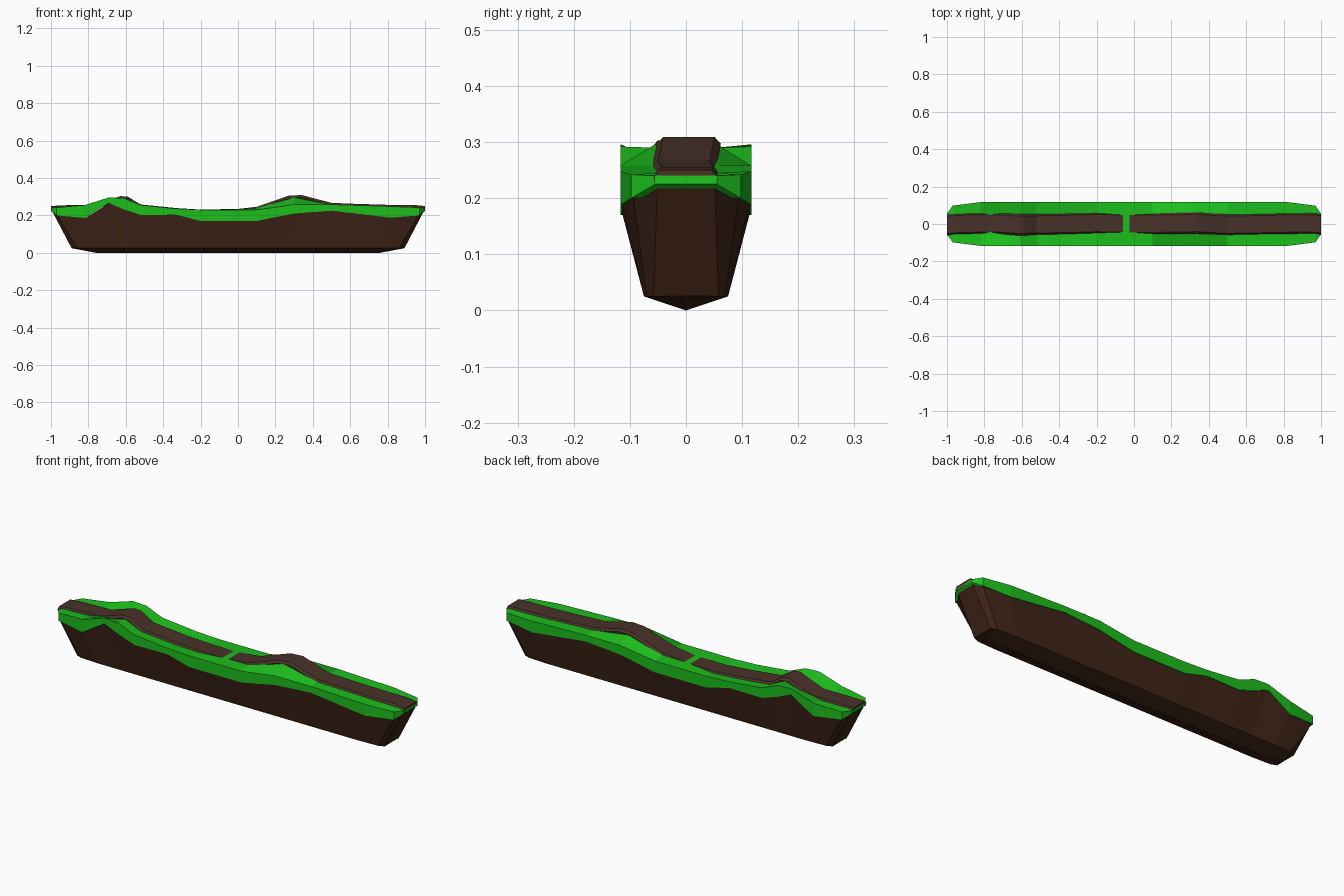
import bpy, bmesh

if "Cube" in bpy.data.objects:
    bpy.data.objects.remove(bpy.data.objects["Cube"])


def material(name, rgb):
    m = bpy.data.materials.new(name)
    m.diffuse_color = (*rgb, 1)
    m.use_nodes = True
    m.node_tree.nodes["Principled BSDF"].inputs["Base Color"].default_value = m.diffuse_color
    return m


def loft(name, sections, mat, closed=True):
    """Join matching cross-sections along x and cap both ends."""
    bm = bmesh.new()
    rings = [[bm.verts.new(p) for p in s] for s in sections]
    n = len(rings[0])
    for a, b in zip(rings, rings[1:]):
        for i in range(n if closed else n - 1):
            j = (i + 1) % n
            bm.faces.new((a[i], a[j], b[j], b[i]))
    bm.faces.new(rings[0])
    bm.faces.new(rings[-1])
    bmesh.ops.recalc_face_normals(bm, faces=bm.faces)
    me = bpy.data.meshes.new(name)
    bm.to_mesh(me)
    bm.free()
    me.materials.append(mat)
    ob = bpy.data.objects.new(name, me)
    bpy.context.collection.objects.link(ob)
    return ob


def mirrored(half):
    """Half profile on +y followed by its reflection on -y."""
    return half + [(x, -y, z) for x, y, z in reversed(half)]


soil = material("soil", (0.052, 0.018, 0.009))
turf = material("turf", (0.012, 0.52, 0.012))
track = material("track", (0.066, 0.032, 0.022))

# Stations: x, lower turf edge z, outer turf rim z, turf z beside the path
stations = [
    (-1.0, .225, .240, .240), (-.97, .200, .242, .245),
    (-.82, .186, .255, .247), (-.69, .266, .296, .270),
    (-.61, .232, .292, .290), (-.52, .202, .255, .248),
    (-.33, .204, .236, .230), (-.20, .170, .230, .223),
    (.10, .170, .230, .238), (.30, .210, .258, .296),
    (.50, .225, .258, .258), (.82, .188, .248, .247),
    (.97, .200, .242, .245), (1.0, .225, .240, .240)]


def outline(x):
    """Top half-width, bottom half-width, bottom x, keel z."""
    s = 1 if x > 0 else -1
    if abs(x) > .99:
        return .055, .058, .89 * s, .026
    if abs(x) > .96:
        return .098, .070, .86 * s, .019
    return .117, .075, x * .76 / .82, 0

body, grass = [], []
for x, low, rim, inner in stations:
    w, bw, bx, keel = outline(x)
    body.append([(x * .995, w - .004, low), (bx, bw, .025), (bx, 0, keel),
                 (bx, -bw, .025), (x * .995, -w + .004, low)])
    grass.append(mirrored([(x, w, low), (x, w, rim),
                           (x * .998, min(w, .055), inner)]))

# Earth underside and overhanging turf
loft("earth_body", body, soil, closed=False)
loft("grass_cover", grass, turf)

# Winding raised dirt path: x, sideways offset, top z
route = [(-1, -.005, .250), (-.94, 0, .254), (-.77, .004, .256),
         (-.69, .001, .282), (-.63, -.004, .303), (-.59, -.004, .301),
         (-.52, -.002, .258), (-.33, .001, .239), (-.20, .005, .231),
         (-.04, .002, .230), (.10, .001, .246), (.27, .004, .305),
         (.34, .005, .309), (.50, -.004, .267), (.62, -.002, .262),
         (.82, .002, .256), (.95, .003, .255), (1, -.001, .250)]
path = []
for x, off, z in route:
    half = [(x, .055, z - .025), (x, .057, z - .012), (x, .046, z)]
    path.append([(px, py + off, pz) for px, py, pz in mirrored(half)])
loft("dirt_path", path, track)
